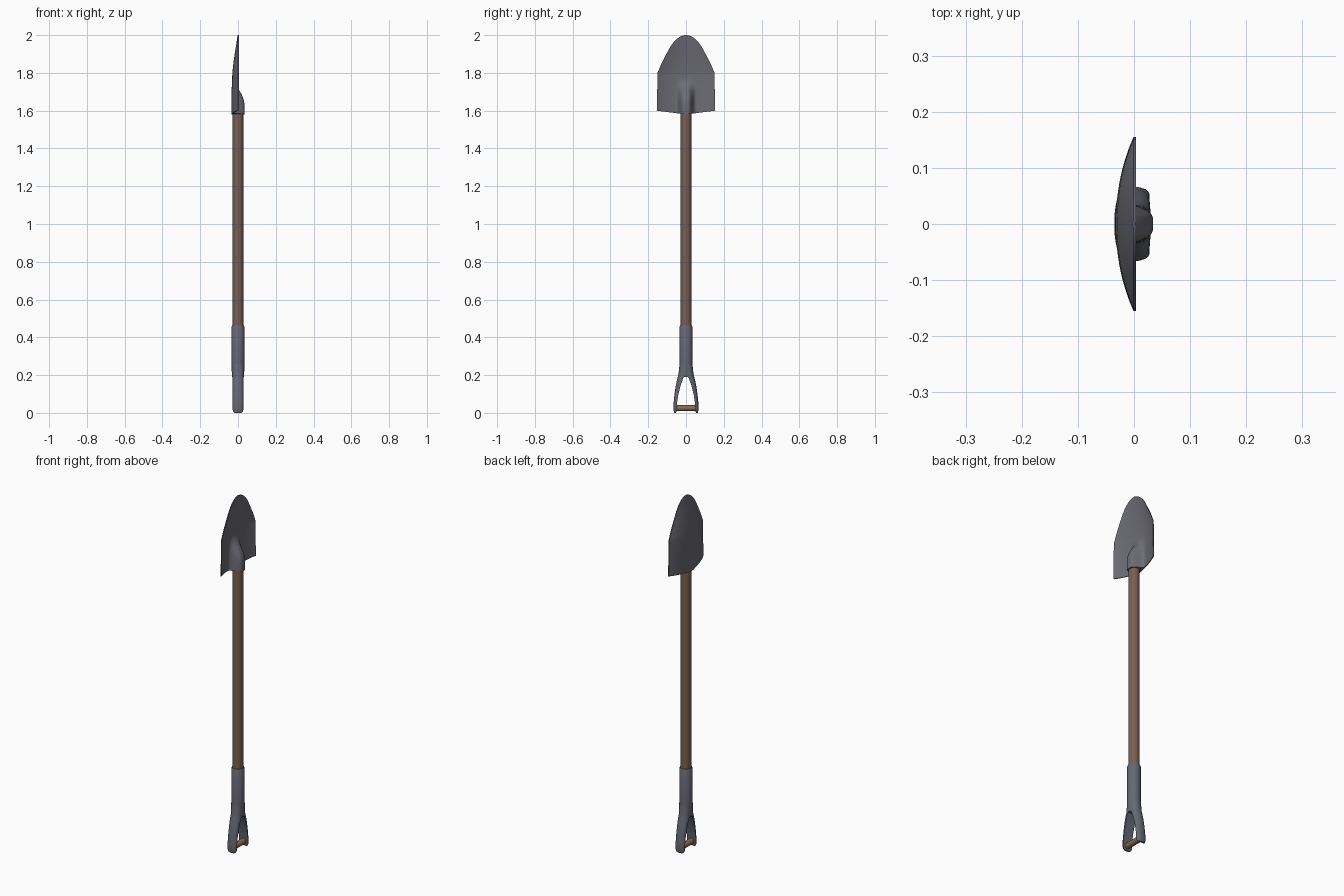
import bpy, bmesh, math

if "Cube" in bpy.data.objects:
    bpy.data.objects.remove(bpy.data.objects["Cube"])

def material(name, rgb):
    m = bpy.data.materials.new(name)
    m.diffuse_color = (*rgb, 1)
    m.use_nodes = True
    m.node_tree.nodes["Principled BSDF"].inputs["Base Color"].default_value = m.diffuse_color
    return m

STEEL = material("blade steel", (0.15, 0.15, 0.175))
COLLAR = material("grip metal", (0.13, 0.14, 0.17))
WOOD = material("shaft wood", (0.19, 0.115, 0.085))
BAR = material("bar wood", (0.25, 0.145, 0.08))

def finish(bm, name, mat, angle=40):
    bmesh.ops.recalc_face_normals(bm, faces=bm.faces)
    me = bpy.data.meshes.new(name)
    bm.to_mesh(me)
    bm.free()
    ob = bpy.data.objects.new(name, me)
    bpy.context.collection.objects.link(ob)
    me.materials.append(mat)
    bpy.context.view_layer.objects.active = ob
    ob.select_set(True)
    bpy.ops.object.shade_smooth_by_angle(angle=math.radians(angle))
    ob.select_set(False)
    return ob

def loft(rings, name, mat):
    """Skin closed rings of points and cap both ends."""
    bm = bmesh.new()
    vs = [[bm.verts.new(p) for p in r] for r in rings]
    n = len(vs[0])
    for a, b in zip(vs, vs[1:]):
        for i in range(n):
            j = (i + 1) % n
            bm.faces.new((a[i], a[j], b[j], b[i]))
    bm.faces.new(vs[0])
    bm.faces.new(vs[-1])
    return finish(bm, name, mat)

def lathe(profile, name, mat, axis="z", sides=32):
    """Round part from (radius, height) pairs."""
    rings = []
    for r, h in profile:
        c = [(r * math.cos(k * math.tau / sides), r * math.sin(k * math.tau / sides)) for k in range(sides)]
        rings.append([(u, v, h) if axis == "z" else (u, h, v + 0.025) for u, v in c])
    return loft(rings, name, mat)

def interp(table, z):
    for (z0, a), (z1, b) in zip(table, table[1:]):
        if z <= z1:
            return a + (b - a) * (z - z0) / (z1 - z0)
    return table[-1][1]

# Shaft and metal collar
lathe([(0.028, 0.40), (0.028, 1.62)], "shaft", WOOD)
lathe([(0.031, 0.19), (0.033, 0.215), (0.034, 0.25), (0.034, 0.455), (0.031, 0.463), (0.028, 0.463)],
      "collar", COLLAR)

# Two fork arms: flat inside, rounded outside (z, inner y, outer y, half width x)
ARM = [(0.26, 0.0, 0.034, 0.0335), (0.22, 0.0, 0.038, 0.0325), (0.198, 0.003, 0.042, 0.031),
       (0.185, 0.014, 0.045, 0.030), (0.15, 0.027, 0.053, 0.029), (0.10, 0.040, 0.061, 0.028),
       (0.05, 0.048, 0.066, 0.028), (0.015, 0.050, 0.066, 0.028), (0.005, 0.051, 0.064, 0.024),
       (0.0, 0.053, 0.062, 0.018)]
for side, label in ((1, "right"), (-1, "left")):
    rings = []
    for z, yi, yo, w in ARM:
        ring = []
        for k in range(13):
            a = math.pi * k / 12
            ring.append((w * math.cos(a), side * (yi + (yo - yi) * math.sin(a) ** 0.8), z))
        rings.append(ring)
    loft(rings, "fork_arm_" + label, COLLAR)

# Wooden grip bar
lathe([(0.016, -0.054), (0.016, 0.054)], "grip_bar", BAR, axis="y", sides=20)

# Blade: dished sheet with a swollen socket in the middle
WIDTH = [(1.60, 0.155), (1.66, 0.153), (1.80, 0.151), (1.85, 0.130), (1.90, 0.104), (1.94, 0.082),
         (1.965, 0.064), (1.98, 0.048), (1.99, 0.034), (1.996, 0.021), (2.0, 0.006)]
DISH = [(1.60, 0.031), (1.74, 0.031), (1.80, 0.029), (1.85, 0.0235), (1.90, 0.0165), (1.95, 0.0085), (2.0, 0.001)]
ZS = [1.60 + 0.0125 * i for i in range(30)] + [1.973, 1.98, 1.985, 1.99, 1.996, 2.0]
COLS = 40

def smooth(t):
    t = max(0, min(1, t))
    return t * t * (3 - 2 * t)

bm = bmesh.new()
front, back = [], []
for z in ZS:
    fr, br = [], []
    for i in range(COLS + 1):
        u = 2 * i / COLS - 1
        s = 0.5 * u + 0.5 * u ** 3
        y = s * interp(WIDTH, z)
        zz = z - 0.02 * (1 - abs(s)) * max(0, 1 - (z - 1.6) / 0.1)
        base = -0.001 - interp(DISH, z) * (1 - abs(s) ** 2.2)
        bulge = 1 - smooth((z - 1.645) / 0.135)
        profile = math.exp(-(y / (0.036 - 0.006 * (1 - bulge))) ** 4) if bulge > 0.98 else \
            math.exp(-(abs(y) / 0.036) ** (2 + 2 * bulge))
        br.append(bm.verts.new((base - 0.003 * bulge * profile, y, zz)))
        fr.append(bm.verts.new((base + 0.005 + 0.061 * bulge * profile, y, zz)))
    front.append(fr)
    back.append(br)
for j in range(len(ZS) - 1):
    for i in range(COLS):
        for g in (front, back):
            bm.faces.new((g[j][i], g[j][i + 1], g[j + 1][i + 1], g[j + 1][i]))
    for i in (0, COLS):
        bm.faces.new((front[j][i], front[j + 1][i], back[j + 1][i], back[j][i]))
for j in (0, len(ZS) - 1):
    for i in range(COLS):
        bm.faces.new((front[j][i], front[j][i + 1], back[j][i + 1], back[j][i]))
finish(bm, "blade", STEEL)
